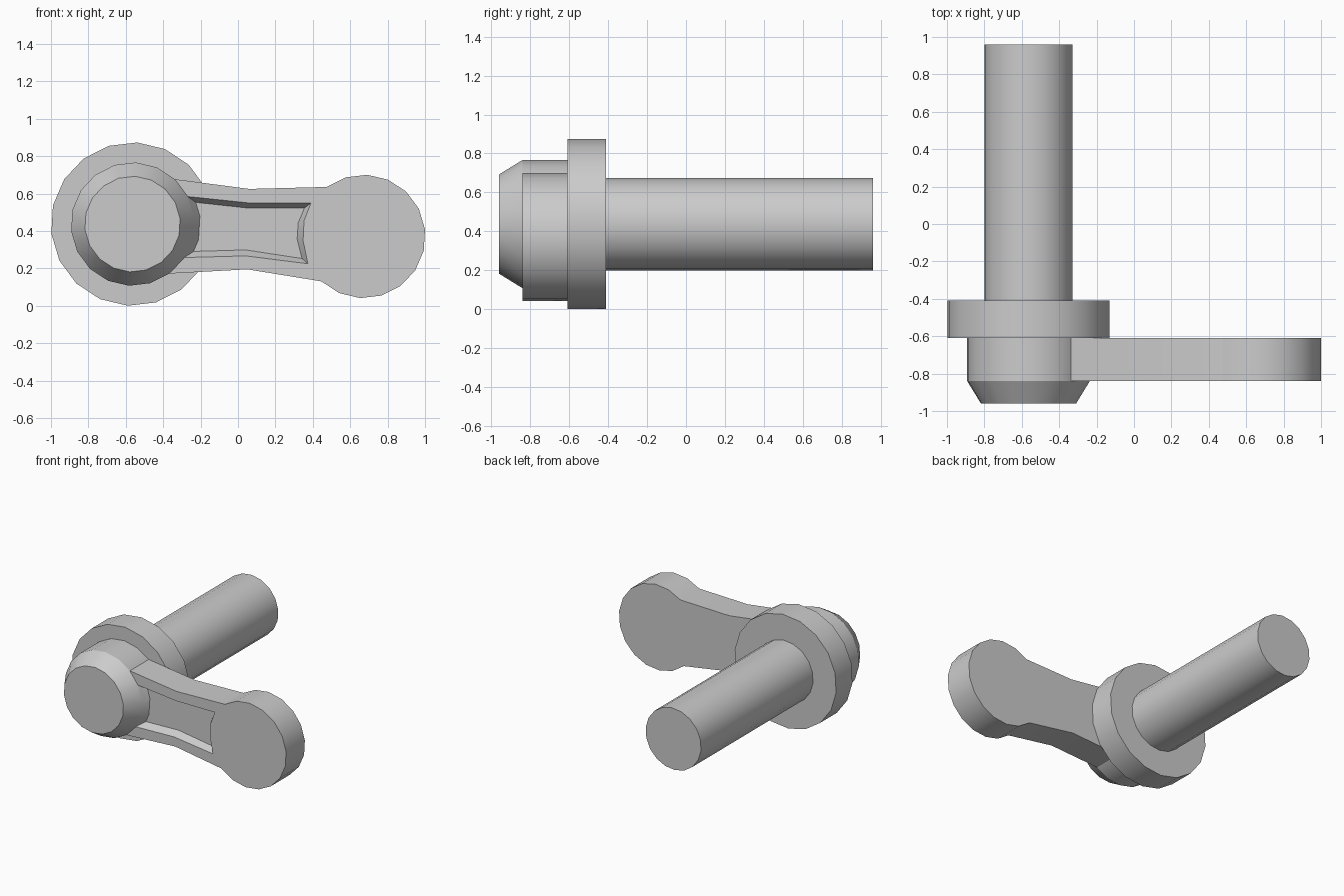
import bpy, bmesh, math

if "Cube" in bpy.data.objects:
    bpy.data.objects.remove(bpy.data.objects["Cube"])

SIDES = 18
PHASE = math.radians(86.7)
PIN = (-0.564, 0.437)      # pin axis (x, z)
KNOB = (0.672, 0.371)      # rounded arm end (x, z)


def circle(center, r, first=0, count=SIDES):
    """Points of an 18-sided circle, running clockwise from the phase angle."""
    angles = [PHASE - math.tau * k / SIDES for k in range(first, first + count)]
    return [(center[0] + r * math.cos(a), center[1] + r * math.sin(a)) for a in angles]


def loft(name, sections):
    """Solid through a list of (y, outline) sections with equal point counts."""
    bm = bmesh.new()
    rings = [[bm.verts.new((x, y, z)) for x, z in pts] for y, pts in sections]
    for a, b in zip(rings, rings[1:]):
        for i in range(len(a)):
            j = (i + 1) % len(a)
            bm.faces.new((a[i], a[j], b[j], b[i]))
    bm.faces.new(rings[0])
    bm.faces.new(rings[-1])
    bmesh.ops.recalc_face_normals(bm, faces=bm.faces)
    mesh = bpy.data.meshes.new(name)
    bm.to_mesh(mesh)
    bm.free()
    obj = bpy.data.objects.new(name, mesh)
    bpy.context.collection.objects.link(obj)
    return obj


def activate(obj):
    bpy.ops.object.select_all(action='DESELECT')
    obj.select_set(True)
    bpy.context.view_layer.objects.active = obj


def cut(obj, cutter):
    """Subtract the cutter and discard it."""
    mod = obj.modifiers.new("cut", 'BOOLEAN')
    mod.operation, mod.solver, mod.object = 'DIFFERENCE', 'EXACT', cutter
    activate(obj)
    bpy.ops.object.modifier_apply(modifier=mod.name)
    bpy.data.objects.remove(cutter)


# Pin: chamfered hub, flange and long shaft
steps = [(-0.96, 0.256), (-0.84, 0.33), (-0.61, 0.33), (-0.61, 0.437),
         (-0.41, 0.437), (-0.41, 0.238), (0.96, 0.238)]
pin = loft("hub_flange_shaft", [(y, circle(PIN, r)) for y, r in steps])

# Crank arm: waisted bar ending in a round knob
hub = circle(PIN, 0.33)
outline = [hub[2], (0.06, 0.625)] + circle(KNOB, 0.33, -2, 14) + [(0.05, 0.195), hub[7]]
arm = loft("crank_arm", [(-0.84, outline), (-0.61, outline)])

# Recess with sloping walls, bounded at the hub by the continued chamfer
rim = [(-0.40, 0.598), (0.06, 0.55), (0.39, 0.55), (0.353, 0.455),
       (0.348, 0.348), (0.374, 0.225), (0.04, 0.267), (-0.40, 0.255)]
floor = [(-0.40, 0.572), (0.06, 0.522), (0.355, 0.522), (0.322, 0.444),
         (0.316, 0.358), (0.342, 0.253), (0.04, 0.299), (-0.40, 0.286)]
recess = loft("recess_cutter", [(-0.88, rim), (-0.84, rim), (-0.787, floor)])
slope = 0.074 / 0.12
cone = loft("chamfer_cutter", [(y, circle(PIN, 0.33 + slope * (y + 0.84)))
                               for y in (-0.96, -0.76)])
cut(recess, cone)
cut(arm, recess)

for obj in (pin, arm):
    activate(obj)
    bpy.ops.object.shade_smooth_by_angle(angle=math.radians(25))
